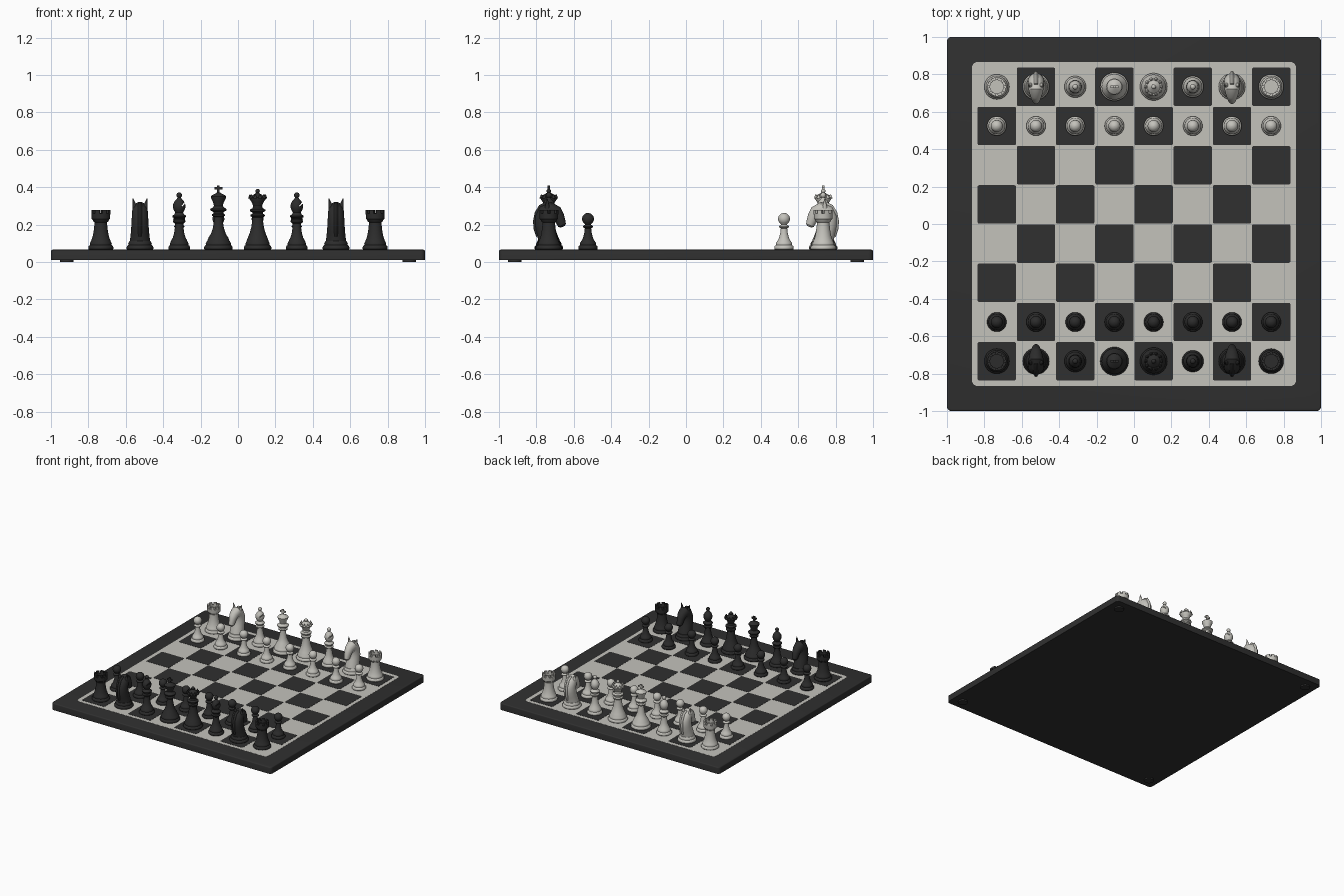
import bpy, bmesh, math
from mathutils import Vector, Matrix

if "Cube" in bpy.data.objects:
    bpy.data.objects.remove(bpy.data.objects["Cube"])

PITCH, TOP = 0.2096, 0.066


def material(name, rgb):
    m = bpy.data.materials.new(name)
    m.diffuse_color = (*rgb, 1)
    m.use_nodes = True
    m.node_tree.nodes["Principled BSDF"].inputs["Base Color"].default_value = m.diffuse_color
    return m


FRAME = material("frame black", (0.029, 0.029, 0.029))
DARK = material("piece black", (0.025, 0.025, 0.025))
LIGHT = material("warm white", (0.55, 0.54, 0.50))


def to_mesh(bm, name, angle=40):
    bmesh.ops.recalc_face_normals(bm, faces=bm.faces)
    me = bpy.data.meshes.new(name)
    bm.to_mesh(me)
    bm.free()
    me.shade_smooth()
    me.set_sharp_from_angle(angle=math.radians(angle))
    return me


def place(name, me, loc=(0, 0, 0), rot=0):
    ob = bpy.data.objects.new(name, me)
    ob.location, ob.rotation_euler.z = loc, rot
    bpy.context.collection.objects.link(ob)
    return ob


def slab(name, half, z0, z1, corner, mat, bevel=0):
    """Square plate with rounded corners."""
    bm = bmesh.new()
    bmesh.ops.create_cube(bm, size=1, matrix=Matrix.Translation((0, 0, (z0 + z1) / 2))
                          @ Matrix.Diagonal((2 * half, 2 * half, z1 - z0, 1)))
    up = [e for e in bm.edges if abs(e.verts[0].co.z - e.verts[1].co.z) > 1e-4]
    bmesh.ops.bevel(bm, geom=up, offset=corner, segments=5, profile=0.5, affect='EDGES')
    if bevel:
        rim = [e for e in bm.edges if all(v.co.z > z1 - 1e-4 for v in e.verts)]
        bmesh.ops.bevel(bm, geom=rim, offset=bevel, segments=3, profile=0.5, affect='EDGES')
    me = to_mesh(bm, name)
    me.materials.append(mat)
    return me


def skin(bm, rings):
    """Join rings of vertices and close both ends."""
    n = len(rings[0])
    for a, b in zip(rings, rings[1:]):
        for i in range(n):
            j = (i + 1) % n
            bm.faces.new((a[i], a[j], b[j], b[i]))
    bm.faces.new(rings[0])
    bm.faces.new(rings[-1])


def lathe(bm, profile, n=40):
    skin(bm, [[bm.verts.new((r * math.cos(t * math.tau / n), r * math.sin(t * math.tau / n), z))
               for t in range(n)] for r, z in profile])


def loft(bm, path, n=24):
    """Elliptical tube along a path in the yz plane: (y, z, half depth, half width)."""
    rings = []
    for k, (y, z, d, w) in enumerate(path):
        a, b = path[max(k - 1, 0)], path[min(k + 1, len(path) - 1)]
        t = Vector((0, b[0] - a[0], b[1] - a[1])).normalized()
        normal = Vector((0, t.z, -t.y))
        rings.append([bm.verts.new(Vector((0, y, z)) + normal * d * math.sin(i * math.tau / n)
                                   + Vector((w * math.cos(i * math.tau / n), 0, 0)))
                      for i in range(n)])
    skin(bm, rings)


def ball(z, r, start, steps=8):
    """Profile points of a ball from a start angle to its top."""
    return [(max(r * math.cos(a), 0.001), z + r * math.sin(a)) for a in
            [math.radians(start + (90 - start) * i / steps) for i in range(steps + 1)]]


def box(bm, size, loc, rot=0):
    bmesh.ops.create_cube(bm, size=1, matrix=Matrix.Rotation(rot, 4, 'Z')
                          @ Matrix.Translation(loc) @ Matrix.Diagonal((*size, 1)))


def foot(r):
    """Stepped round foot shared by all pieces."""
    return [(r - .003, TOP), (r, .070), (r, .080), (r - .004, .087), (r - .009, .090),
            (r - .008, .098), (r - .012, .106)]


def pawn():
    bm = bmesh.new()
    lathe(bm, foot(.052) + [(.033, .116), (.026, .130), (.020, .155), (.017, .180), (.026, .185),
                            (.028, .190), (.024, .195), (.015, .200)] + ball(.230, .032, -60))
    return bm


def rook():
    bm = bmesh.new()
    lathe(bm, foot(.067) + [(.050, .118), (.044, .135), (.038, .165), (.034, .200), (.034, .212),
                            (.041, .218), (.043, .224), (.049, .230), (.051, .260),
                            (.036, .260), (.036, .245), (.001, .245)])
    # battlements
    for k in range(8):
        box(bm, (.015, .024, .022), (.0425, 0, .268), (k + .5) * math.tau / 8)
    return bm


def bishop():
    bm = bmesh.new()
    lathe(bm, foot(.058) + [(.042, .116), (.034, .130), (.027, .155), (.022, .190), (.022, .205),
                            (.032, .212), (.033, .220), (.024, .226), (.024, .232), (.036, .240),
                            (.037, .247), (.026, .254), (.021, .264), (.030, .280), (.034, .295),
                            (.032, .310), (.024, .326), (.013, .338), (.009, .344)]
          + ball(.357, .015, -50))
    return bm


def king():
    bm = bmesh.new()
    lathe(bm, foot(.076) + [(.058, .116), (.053, .130), (.040, .150), (.030, .180), (.024, .215),
                            (.022, .240), (.034, .247), (.035, .254), (.026, .260), (.026, .267),
                            (.043, .275), (.044, .283), (.030, .291), (.024, .300), (.028, .318),
                            (.040, .342), (.041, .350), (.034, .357), (.016, .366), (.008, .372),
                            (.001, .374)])
    # cross finial
    box(bm, (.014, .012, .042), (0, 0, .389))
    box(bm, (.042, .012, .013), (0, 0, .393))
    return bm


def queen():
    bm = bmesh.new()
    lathe(bm, foot(.073) + [(.058, .116), (.052, .130), (.042, .155), (.034, .185), (.029, .220),
                            (.028, .238), (.038, .245), (.039, .252), (.028, .258), (.028, .265),
                            (.041, .272), (.041, .280), (.027, .288), (.024, .300), (.031, .318),
                            (.046, .340), (.046, .345), (.036, .346), (.026, .357), (.009, .368)]
          + ball(.379, .012, -50))
    # crown points
    for k in range(10):
        bmesh.ops.create_cone(bm, cap_ends=True, segments=10, radius1=.011, radius2=.003, depth=.022,
                              matrix=Matrix.Rotation(k * math.tau / 10, 4, 'Z')
                              @ Matrix.Translation((.041, 0, .350)))
    return bm


def knight():
    bm = bmesh.new()
    lathe(bm, foot(.071) + [(.056, .112), (.040, .118), (.001, .118)])
    # neck, head and muzzle as one curved tube
    loft(bm, [(0, .100, .054, .056), (-.006, .130, .052, .052), (-.016, .165, .050, .048),
              (-.024, .200, .050, .046), (-.024, .235, .050, .044), (-.012, .265, .047, .043),
              (.012, .279, .042, .040), (.036, .266, .037, .034), (.053, .240, .031, .028),
              (.064, .215, .026, .024), (.071, .196, .022, .020), (.074, .188, .012, .011)])
    # mane ridge
    loft(bm, [(-.050, .140, .018, .010), (-.064, .180, .018, .012), (-.068, .220, .016, .012),
              (-.060, .260, .016, .012), (-.040, .292, .016, .012), (-.012, .308, .014, .010)], 12)
    # ears
    for s in (-1, 1):
        bmesh.ops.create_cone(bm, cap_ends=True, segments=16, radius1=.019, radius2=.002, depth=.075,
                              matrix=Matrix.Translation((s * .030, -.008, .303))
                              @ Matrix.Rotation(s * .22, 4, 'Y'))
    return bm


# board: feet, frame, pale panel and dark squares
bm = bmesh.new()
bmesh.ops.create_cone(bm, cap_ends=True, segments=32, radius1=.036, radius2=.036, depth=.016)
foot_mesh = to_mesh(bm, "board_foot")
foot_mesh.materials.append(FRAME)
for x in (-.915, .915):
    for y in (-.915, .915):
        place("board_foot", foot_mesh, (x, y, .008))
place("board_frame", slab("board_frame", 1, .011, .0655, .025, FRAME, .008))
place("pale_panel", slab("pale_panel", .866, .060, TOP + .0005, .03, LIGHT))
square = slab("dark_square", .1025, .062, TOP + .0018, .008, FRAME)
for r in range(8):
    for c in range(8):
        if (r + c) % 2 == 0:
            place("dark_square", square, ((c - 3.5) * PITCH, (r - 3.5) * PITCH, 0))

# slanted cutter for the slit in the bishop's head
bm = bmesh.new()
bmesh.ops.create_cube(bm, size=1, matrix=Matrix.Translation((.026, 0, .312))
                      @ Matrix.Rotation(.7, 4, 'Y') @ Matrix.Diagonal((.006, .1, .036, 1)))
cutter = place("slit_cutter", to_mesh(bm, "slit_cutter"))
cutter.hide_render = True
cutter.hide_viewport = True
cutter.display_type = 'WIRE'

# both armies face each other across the board
BUILD = {"pawn": pawn, "rook": rook, "knight": knight, "bishop": bishop, "king": king, "queen": queen}
ORDER = ["rook", "knight", "bishop", "king", "queen", "bishop", "knight", "rook"]
for side, mat, sign in (("dark", DARK, -1), ("light", LIGHT, 1)):
    meshes = {}
    for kind, fn in BUILD.items():
        meshes[kind] = to_mesh(fn(), f"{side}_{kind}", 35)
        meshes[kind].materials.append(mat)
    for c in range(8):
        for kind, row in ((ORDER[c], 3.5), ("pawn", 2.5)):
            ob = place(f"{side}_{kind}", meshes[kind], ((c - 3.5) * PITCH, sign * row * PITCH, 0),
                       math.pi if sign > 0 and kind == "knight" else 0)
            if kind == "bishop":
                cut = cutter.copy()
                cut.name = "slit_cutter"
                cut.location = ob.location
                bpy.context.collection.objects.link(cut)
                mod = ob.modifiers.new("slit", 'BOOLEAN')
                mod.operation, mod.object, mod.solver = 'DIFFERENCE', cut, 'EXACT'
bpy.data.objects.remove(cutter)
